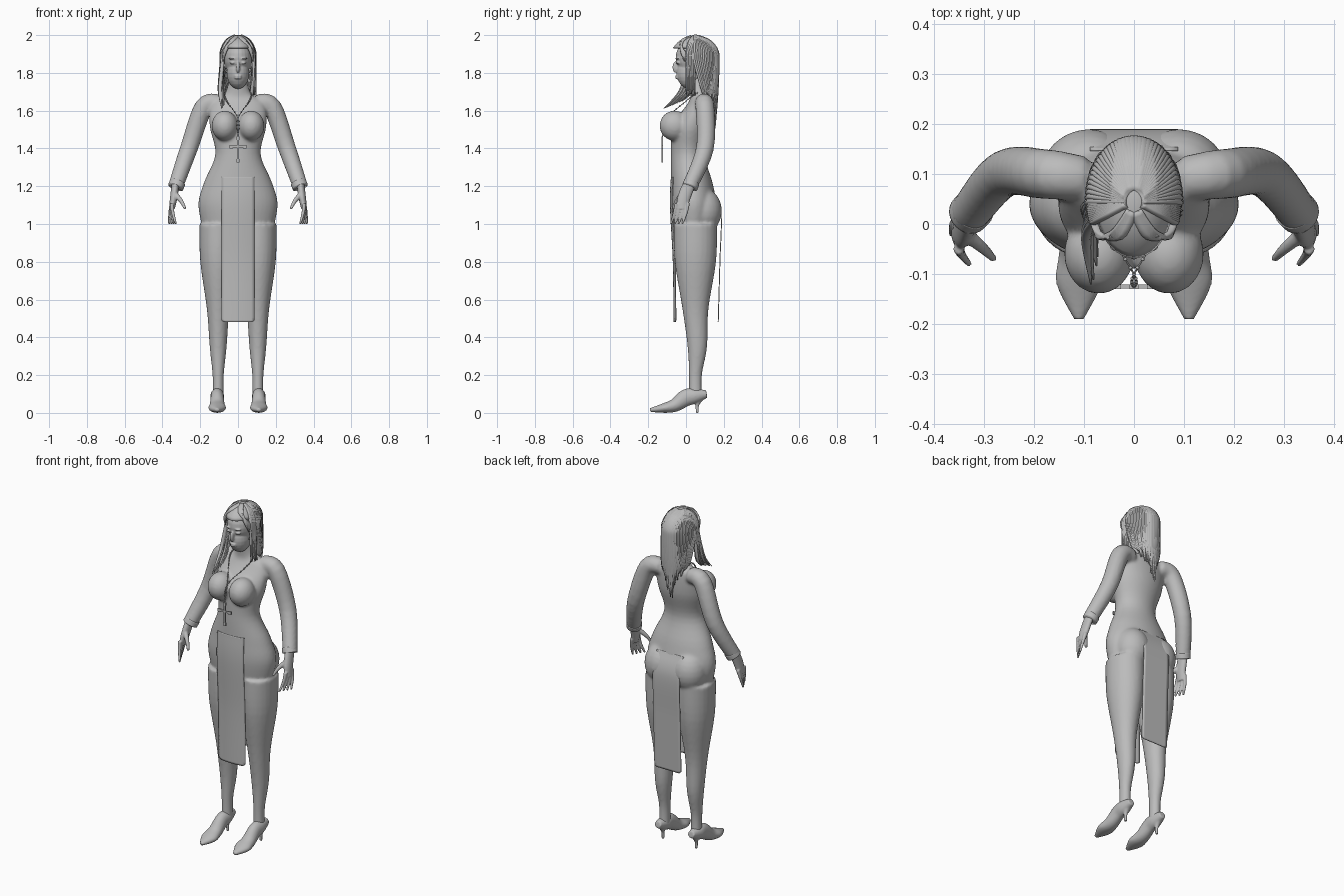
import bpy, bmesh, math, random
from mathutils import Vector, Matrix

random.seed(4)
default_cube = bpy.data.objects.get("Cube")
if default_cube:
    bpy.data.objects.remove(default_cube)

shade = (.5, .5, .5, 1)
grey = bpy.data.materials.new("plain grey")
grey.use_nodes = True
grey.diffuse_color = shade
grey.node_tree.nodes["Principled BSDF"].inputs["Base Color"].default_value = shade


def finish(name, bm, voxel=0, smooth=True):
    """Turn a bmesh into an object, optionally fusing its overlapping parts."""
    bmesh.ops.recalc_face_normals(bm, faces=bm.faces)
    mesh = bpy.data.meshes.new(name)
    bm.to_mesh(mesh)
    bm.free()
    if smooth:
        mesh.shade_smooth()
    mesh.materials.append(grey)
    part = bpy.data.objects.new(name, mesh)
    bpy.context.scene.collection.objects.link(part)
    if voxel:
        fuse = part.modifiers.new("fuse", 'REMESH')
        fuse.mode, fuse.voxel_size, fuse.use_smooth_shade = 'VOXEL', voxel, True
        relax = part.modifiers.new("relax", 'SMOOTH')
        relax.factor, relax.iterations = .5, 4
    return part


def spline(rows, steps):
    """Catmull-Rom interpolation of equal-length tuples."""
    points = [Vector(row) for row in rows]
    points = [points[0], *points, points[-1]]
    result = []
    for a, b, c, d in zip(points, points[1:], points[2:], points[3:]):
        for k in range(steps):
            t = k / steps
            result.append(b + (c - a) * t / 2 + (a - 2.5 * b + 2 * c - d / 2) * t ** 2
                          + (3 * b - a - 3 * c + d) * t ** 3 / 2)
    return result + [points[-1]]


def loft(bm, rows, side=1, along=False, depth=1, sides=24, steps=5):
    """Skin sections (x, y, z, half width[, half depth]); along turns them to the path."""
    full = [(*row, row[3] * depth) if len(row) == 4 else row for row in rows]
    full = spline(full, steps)
    centres = [Vector((row[0] * side, row[1], row[2])) for row in full]
    up = Vector((0, 0, 1 if centres[-1].z > centres[0].z else -1))
    rings = []
    for i, row in enumerate(full):
        tangent = centres[min(i + 1, len(full) - 1)] - centres[max(i - 1, 0)]
        turn = up.rotation_difference(tangent).to_matrix() if along else Matrix.Identity(3)
        ring = []
        for k in range(sides):
            angle = math.tau * k / sides
            offset = Vector((row[3] * math.cos(angle), row[4] * math.sin(angle), 0))
            ring.append(bm.verts.new(centres[i] + turn @ offset))
        rings.append(ring)
    for low, high in zip(rings, rings[1:]):
        for k in range(sides):
            bm.faces.new((low[k - 1], low[k], high[k], high[k - 1]))
    bm.faces.new(rings[0])
    bm.faces.new(rings[-1])


def ball(bm, centre, size, segments=24):
    place = Matrix.LocRotScale(Vector(centre), None, Vector(size))
    bmesh.ops.create_uvsphere(bm, u_segments=segments, v_segments=segments // 2, radius=1, matrix=place)


def box(bm, centre, size):
    place = Matrix.LocRotScale(Vector(centre), None, Vector(size))
    bmesh.ops.create_cube(bm, size=1, matrix=place)


# Body: torso, neck, bust, hips, arms and legs fused together
bm = bmesh.new()
torso = [(.04, .95, .18, .1), (.04, 1.1, .21, .12), (.03, 1.22, .18, .11), (.01, 1.37, .12, .09),
         (.03, 1.52, .15, .1), (.07, 1.64, .14, .06), (.07, 1.69, .07, .045), (.05, 1.8, .04, .04)]
arm = [(.1, .09, 1.64, .045), (.18, .1, 1.62, .05), (.26, .1, 1.4, .047), (.33, .02, 1.2, .04)]
leg = [(.05, 1, .1), (.05, .8, .095), (.05, .55, .06), (.06, .35, .045), (.05, .2, .03), (.05, .08, .03)]
loft(bm, [(0, *section) for section in torso], sides=40)
for side in (-1, 1):
    ball(bm, (.07 * side, -.06, 1.52), (.07, .08, .08))
    ball(bm, (.09 * side, .09, 1.07), (.1, .1, .12))
    loft(bm, arm, side, along=True)
    loft(bm, [(.105, *section) for section in leg], side, depth=1.15)
finish("body", bm, voxel=.009)

# Hands, sleeve cuffs and high-heeled shoes
shoe = [(.11, .1, .02, .02), (.05, .09, .035, .04), (0, .08, .035, .045), (-.06, .04, .04, .035),
        (-.12, .025, .045, .025), (-.19, .015, .01, .01)]
for side, label in ((1, "left"), (-1, "right")):
    bm = bmesh.new()
    loft(bm, [(.33, .02, 1.22, .02), (.34, -.01, 1.14, .02), (.35, -.02, 1.08, .015)], side, depth=1.8)
    for finger in range(4):
        y = .01 - .02 * finger
        tip = (.365 - .012 * finger, y - .03, 1, .006)
        loft(bm, [(.35, y, 1.11, .011), (.36 - .005 * finger, y - .01, 1.06, .009), tip], side, along=True)
    loft(bm, [(.335, -.02, 1.16, .015), (.3, -.05, 1.12, .011), (.28, -.07, 1.08, .007)], side, along=True)
    finish(label + "_hand", bm, voxel=.004)

    bm = bmesh.new()
    loft(bm, [(.32, .03, 1.22, .042), (.33, .02, 1.195, .042)], side, along=True)
    finish(label + "_cuff", bm)

    bm = bmesh.new()
    loft(bm, [(.11, *section) for section in shoe], side, along=True)
    loft(bm, [(.11, .08, .08, .02), (.11, .06, .04, .01), (.11, .06, 0, .008)], side)
    finish(label + "_shoe", bm, voxel=.005)

# Head with nose, lips, brows, eyes and ears
bm = bmesh.new()
ball(bm, (0, .045, 1.88), (.075, .1, .1))
ball(bm, (0, .02, 1.8), (.06, .07, .085))
ball(bm, (0, -.055, 1.83), (.011, .017, .03))
for z in (1.773, 1.784):
    ball(bm, (0, -.045, z), (.02, .012, .006))
for side in (-1, 1):
    ball(bm, (.03 * side, -.042, 1.853), (.015, .012, .007))
    ball(bm, (.03 * side, -.045, 1.876), (.02, .012, .005))
    ball(bm, (.073 * side, .055, 1.845), (.01, .02, .03))
finish("head", bm, voxel=.004)

# Hair cap, open over the face
cap_centre, cap_size = Vector((0, .045, 1.88)), Vector((.088, .127, .115))
bm = bmesh.new()
ball(bm, cap_centre, cap_size, segments=40)
opening = []
for face in bm.faces:
    spot = face.calc_center_median()
    if (spot.y < .02 and spot.z < 1.93) or spot.z < 1.8:
        opening.append(face)
bmesh.ops.delete(bm, geom=opening, context='FACES')
finish("hair_cap", bm).modifiers.new("thickness", 'SOLIDIFY').thickness = .006


def lock(bm, first, last, width, *tips):
    """One tapering strand: over the cap while its heading turns, then down to the tips."""
    path = []
    for k in range(4):
        heading = math.radians(first + (last - first) * k / 3)
        height = math.radians(80 - 30 * k)
        ray = Vector((math.cos(heading) * math.cos(height), math.sin(heading) * math.cos(height), math.sin(height)))
        path.append(cap_centre + ray * cap_size)
    path.extend(tips)
    widths = [width] * (len(path) - 1) + [width / 5]
    loft(bm, [(*point, w) for point, w in zip(path, widths)], along=True, depth=.6, sides=8)


# Hair locks: back fall, swept fringe and two side falls
bm = bmesh.new()
for i in range(40):
    heading = 180 * i / 39
    across, back = math.cos(math.radians(heading)), math.sin(math.radians(heading))
    drop = 1.45 + .2 * abs(across) + random.uniform(0, .1)
    stray = random.uniform(-.02, .02)
    lock(bm, heading, heading, .012, (.075 * across, .09 + .075 * back, 1.7),
         (.05 * across + stray, .1 + .055 * back, drop))
for i in range(12):
    t, stray = i / 11, random.uniform(-.008, .008)
    lock(bm, 270 - 30 * t, 180 + 25 * t, .01)
    lock(bm, 270 + 30 * t, 360 - 25 * t, .01)
    # long right fall flares forward over the chest
    lock(bm, 180 + 20 * t, 180 + 20 * t, .01, (stray - .09, .03 - .06 * t, 1.71),
         (stray - .08, -.02 - .1 * t, 1.65 - .04 * t))
    # shorter left fall
    lock(bm, -20 * t, -20 * t, .009, (stray + .09, .05 - .05 * t, 1.68))
finish("hair_locks", bm)


# Hanging skirt panels with clipped lower corners
def panel(name, profile, bend):
    bm = bmesh.new()
    rows = []
    line = spline(profile, 16)
    for point in line:
        half = .075 if point is line[-1] else .088
        row = []
        for k in range(-5, 6):
            x = half * k / 5
            row.append(bm.verts.new((x, point.x + bend * x * x, point.y)))
        rows.append(row)
    for upper, lower in zip(rows, rows[1:]):
        for k in range(10):
            bm.faces.new((upper[k], upper[k + 1], lower[k + 1], lower[k]))
    finish(name, bm).modifiers.new("thickness", 'SOLIDIFY').thickness = .005


panel("front_panel", [Vector(p) for p in ((-.08, 1.25), (-.085, 1.1), (-.07, .8), (-.066, .48))], 1.3)
panel("back_panel", [Vector(p) for p in ((.15, 1.17), (.188, 1.05), (.182, .8), (.173, .48))], 0)

# Beaded necklace chain
bm = bmesh.new()
chain = [(0, -.125, 1.46), (0, -.1, 1.56), (.06, 0, 1.65), (.07, .05, 1.69), (.04, .1, 1.7)]
for side in (-1, 1):
    loft(bm, [(*point, .002) for point in chain], side, along=True, sides=6)
    for bead in spline(chain, 6):
        ball(bm, (bead.x * side, bead.y, bead.z), (.004, .004, .005), segments=8)
finish("necklace_chain", bm)

# Cross pendant with wider bar ends
bm = bmesh.new()
pendant = Vector((0, -.125, 1.41))
box(bm, pendant - Vector((0, 0, .015)), (.01, .008, .13))
box(bm, pendant, (.08, .008, .01))
for x, z in ((-.035, 0), (.035, 0), (0, .045), (0, -.075)):
    box(bm, pendant + Vector((x, 0, z)), (.018, .009, .018))
finish("cross_pendant", bm, smooth=False)
